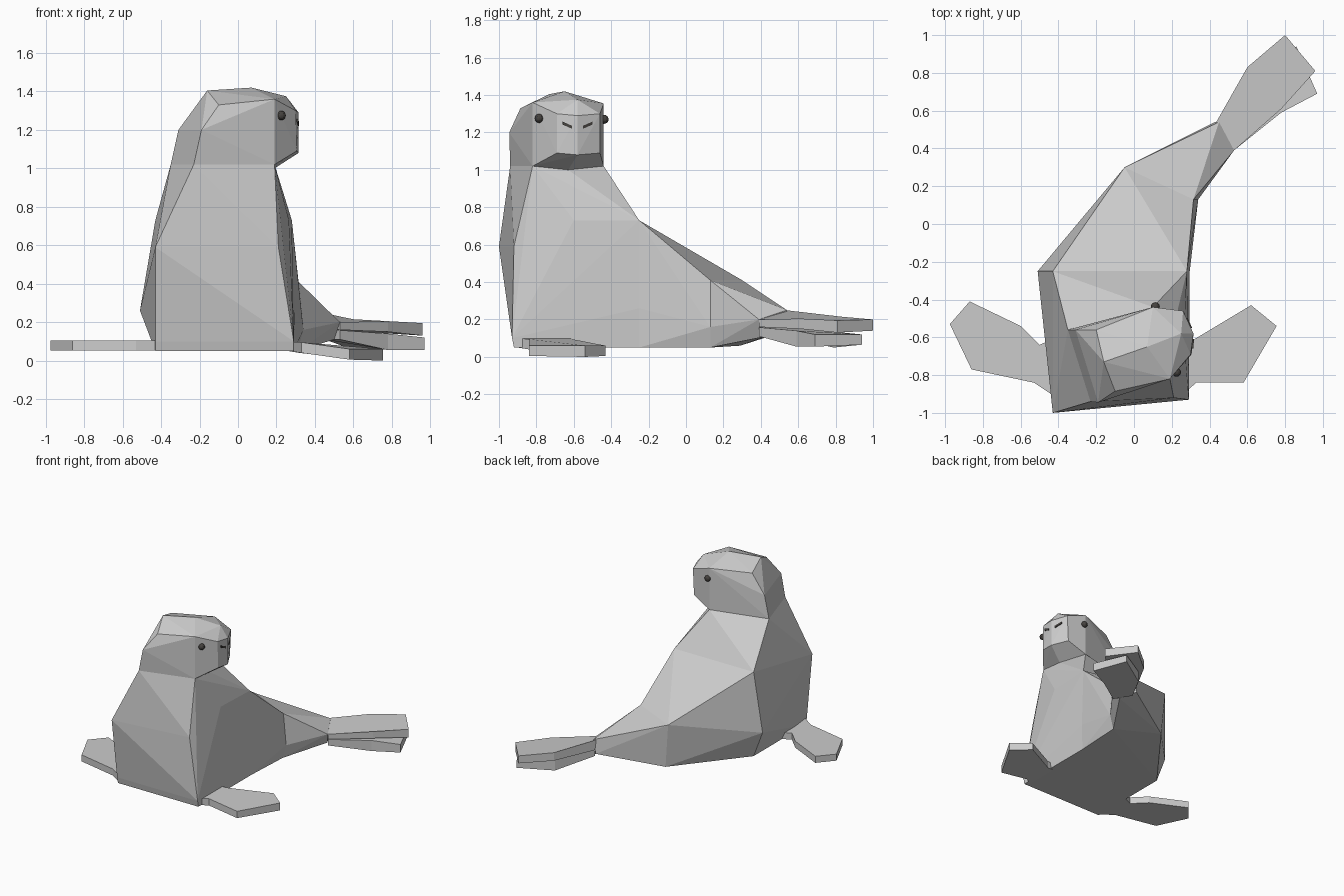
import bpy, bmesh
from mathutils import Vector

if "Cube" in bpy.data.objects:
    bpy.data.objects.remove(bpy.data.objects["Cube"])

# ---------- helpers ----------
def finish(name, bm, mat=None):
    bmesh.ops.recalc_face_normals(bm, faces=bm.faces)
    me = bpy.data.meshes.new(name)
    bm.to_mesh(me)
    bm.free()
    ob = bpy.data.objects.new(name, me)
    bpy.context.collection.objects.link(ob)
    if mat:
        me.materials.append(mat)
    return ob

def add_hull(target, rings, open_rings):
    """Skin the rings with a hull, leaving the shared rings open."""
    bm = bmesh.new()
    vs = [bm.verts.new(p) for r in rings for p in r]
    bmesh.ops.convex_hull(bm, input=vs)
    for f in list(bm.faces):
        pts = [tuple(round(c, 3) for c in v.co) for v in f.verts]
        if any(all(p in [tuple(round(c, 3) for c in q) for q in r] for p in pts) for r in open_rings):
            continue
        target.faces.new([target.verts.new(v.co) for v in f.verts])
    bm.free()

def slab(name, pts):
    """Plate from (x, y, z_top, z_bottom) outline points."""
    bm = bmesh.new()
    top = [bm.verts.new((x, y, t)) for x, y, t, b in pts]
    bot = [bm.verts.new((x, y, b)) for x, y, t, b in pts]
    bm.faces.new(top)
    bm.faces.new(bot[::-1])
    n = len(pts)
    for i in range(n):
        j = (i + 1) % n
        bm.faces.new((top[i], bot[i], bot[j], top[j]))
    return finish(name, bm)

dark = bpy.data.materials.new("dark")
dark.diffuse_color = (0.06, 0.055, 0.05, 1)
dark.use_nodes = True
dark.node_tree.nodes["Principled BSDF"].inputs["Base Color"].default_value = dark.diffuse_color

# ---------- body cross-sections, tail to head ----------
tail = [(.45, .54, .25), (.53, .39, .20), (.50, .43, .11), (.43, .54, .14)]
hips = [(-.05, .30, .41), (.315, .13, .41), (.34, .13, .16), (.31, .13, .05), (-.02, .29, .06)]
waist = [(-.43, -.25, .73), (.28, -.25, .73), (.295, -.25, .26),
         (.29, -.25, .05), (-.43, -.25, .05), (-.51, -.25, .26)]
chest = [(-.43, -1.0, .59), (.21, -.92, .59), (.265, -.60, .73),
         (-.43, -.93, .10), (.29, -.93, .10), (-.43, -.92, .05), (.29, -.92, .05)]
neck = [(.19, -.82, 1.02), (.19, -.63, 1.0), (.10, -.44, 1.02),
        (-.35, -.56, 1.02), (-.23, -.94, 1.02)]
skull = [(-.19, -.945, 1.20), (-.31, -.56, 1.20),
         (-.10, -.885, 1.33), (-.20, -.56, 1.35), (-.16, -.73, 1.405),
         (.19, -.82, 1.36), (.10, -.44, 1.355), (.07, -.65, 1.42)]
face = [(.25, -.58, 1.375), (.30, -.69, 1.30), (.315, -.58, 1.29), (.26, -.46, 1.30),
        (.305, -.69, 1.09), (.315, -.58, 1.08), (.25, -.46, 1.09)]

bm = bmesh.new()
add_hull(bm, [tail, hips], [hips])
add_hull(bm, [hips, waist], [hips, waist])
add_hull(bm, [waist, chest, neck], [waist, neck])
add_hull(bm, [neck, skull, face], [neck])
bmesh.ops.remove_doubles(bm, verts=bm.verts, dist=.001)
bmesh.ops.dissolve_limit(bm, angle_limit=.03, verts=bm.verts, edges=bm.edges)
finish("body", bm)

# ---------- flippers ----------
slab("front_flipper_right", [
    (.26, -.90, .10, .05), (.33, -.84, .095, .04), (.58, -.84, .06, .005),
    (.755, -.54, .06, 0), (.62, -.43, .06, .005), (.32, -.61, .095, .04), (.26, -.62, .10, .05)])
slab("front_flipper_left", [(x, y, .105, .052) for x, y in (
    (-.41, -.92), (-.53, -.84), (-.86, -.77), (-.975, -.53),
    (-.87, -.41), (-.60, -.54), (-.50, -.64), (-.41, -.60))])
slab("tail_flipper_upper", [
    (.43, .53, .25, .17), (.60, .83, .215, .15), (.80, 1.0, .20, .14),
    (.96, .81, .195, .13), (.78, .61, .205, .15), (.53, .39, .20, .16)])
slab("tail_flipper_lower", [
    (.45, .52, .165, .11), (.62, .79, .135, .05), (.86, .94, .12, .065),
    (.97, .69, .12, .055), (.78, .59, .14, .055), (.53, .39, .158, .11)])

# ---------- eyes ----------
for side, p in (("right", (.225, -.785, 1.275)), ("left", (.113, -.438, 1.27))):
    bm = bmesh.new()
    bmesh.ops.create_uvsphere(bm, u_segments=12, v_segments=8, radius=.024)
    bmesh.ops.translate(bm, verts=bm.verts, vec=p)
    finish("eye_" + side, bm, dark)

# ---------- nostrils: thin slanted slits ----------
for side, a, b in (("right", (.308, -.66, 1.25), (.312, -.61, 1.228)),
                   ("left", (.302, -.55, 1.228), (.279, -.50, 1.25))):
    a, b = Vector(a), Vector(b)
    bm = bmesh.new()
    vs = [bm.verts.new(p + Vector((dx, 0, dz))) for p in (a, b)
          for dx in (-.008, .006) for dz in (-.008, .008)]
    bmesh.ops.convex_hull(bm, input=vs)
    finish("nostril_" + side, bm, dark)
